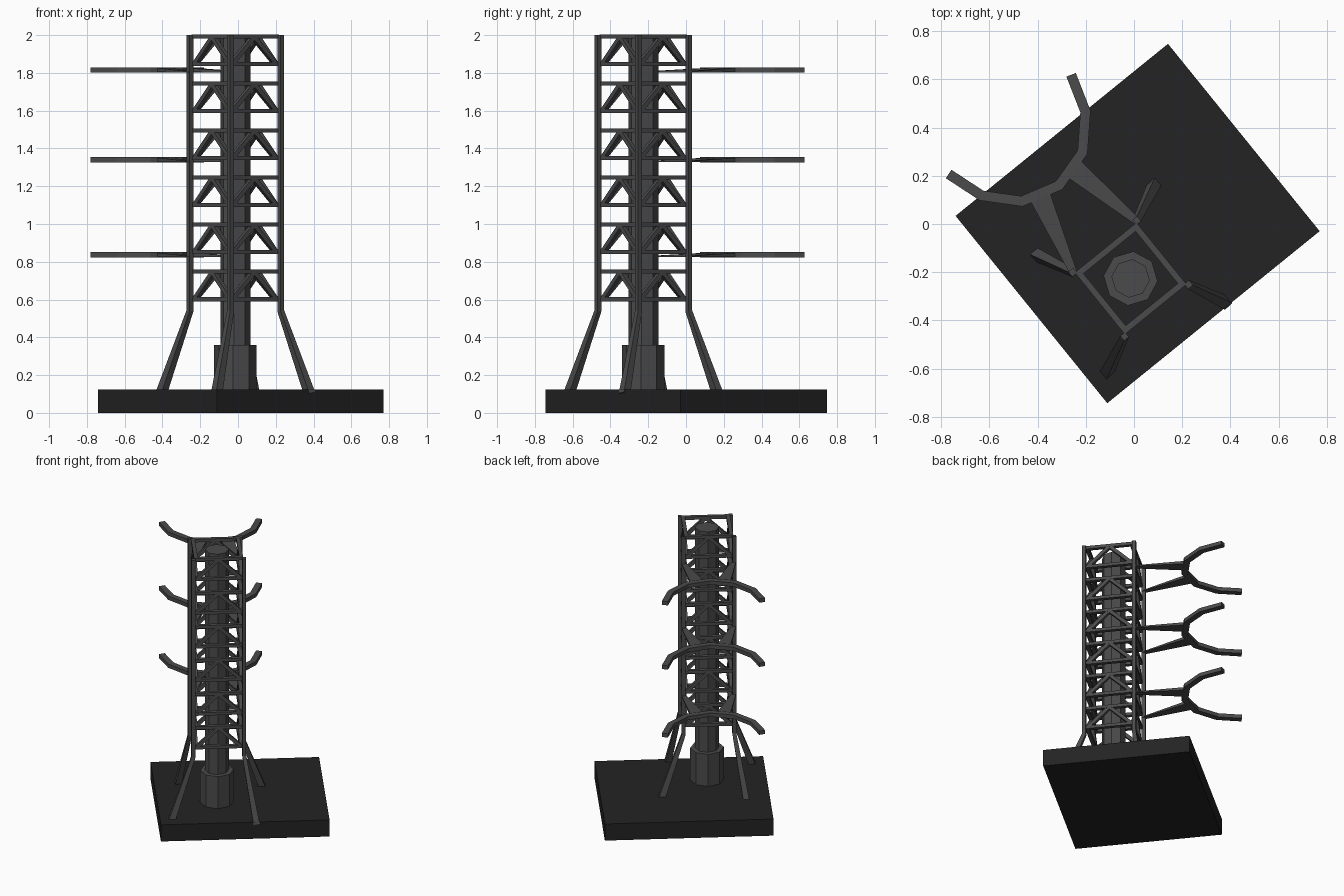
import bpy, bmesh, math
from mathutils import Vector, Matrix

cube = bpy.data.objects.get("Cube")
if cube:
    bpy.data.objects.remove(cube, do_unlink=True)

TURN = Matrix.Rotation(math.radians(39), 4, 'Z')
TOWER = Matrix.Translation((-0.014, -0.226, 0)) @ TURN
Z = Vector((0, 0, 1))


def material(name, value):
    mat = bpy.data.materials.new(name)
    mat.use_nodes = True
    color = (value, value, value, 1)
    mat.diffuse_color = color
    mat.node_tree.nodes["Principled BSDF"].inputs["Base Color"].default_value = color
    return mat


steel = material("dark grey steel", 0.07)
slab = material("near black slab", 0.017)


def finish(bm, name, mat, matrix):
    bmesh.ops.recalc_face_normals(bm, faces=bm.faces)
    mesh = bpy.data.meshes.new(name)
    bm.to_mesh(mesh)
    bm.free()
    mesh.materials.append(mat)
    obj = bpy.data.objects.new(name, mesh)
    obj.matrix_world = matrix
    bpy.context.collection.objects.link(obj)


def sweep(bm, path, sizes, ref=Z):
    """Mitred rectangular bar along a path; sizes are (width, height) per point."""
    path = [Vector(p) for p in path]
    dirs = [(b - a).normalized() for a, b in zip(path, path[1:])]
    rings = []
    for i, p in enumerate(path):
        before, after = dirs[max(i - 1, 0)], dirs[min(i, len(dirs) - 1)]
        tangent = (before + after).normalized()
        side = tangent.cross(ref).normalized()
        up = side.cross(tangent)
        w, h = sizes[i] if isinstance(sizes, list) else sizes
        w /= max(tangent.dot(after), 0.5)
        rings.append([bm.verts.new(p + side * w / 2 * s + up * h / 2 * t)
                      for s, t in ((-1, -1), (1, -1), (1, 1), (-1, 1))])
    for a, b in zip(rings, rings[1:]):
        for k in range(4):
            n = (k + 1) % 4
            bm.faces.new((a[k], a[n], b[n], b[k]))
    bm.faces.new(rings[0])
    bm.faces.new(rings[-1])


def quarter(k):
    return Matrix.Rotation(k * math.pi / 2, 3, 'Z')


# Base slab
bm = bmesh.new()
bmesh.ops.create_cube(bm, size=1)
bmesh.ops.scale(bm, vec=(1.134, 1.0, 0.123), verts=bm.verts)
finish(bm, "base_slab", slab, Matrix.Translation((0.015, 0.002, 0.0615)) @ TURN)

# Octagonal central column and its thicker foot
for name, radius, low, high in (("column_foot", 0.113, 0.12, 0.36),
                                ("column", 0.08, 0.36, 1.99)):
    bm = bmesh.new()
    bmesh.ops.create_cone(bm, cap_ends=True, segments=8, radius1=radius,
                          radius2=radius, depth=high - low)
    bmesh.ops.translate(bm, vec=(0, 0, (low + high) / 2), verts=bm.verts)
    finish(bm, name, steel, TOWER)

# Four corner legs, splayed and twisted outward below the lattice
bm = bmesh.new()
for k in range(4):
    turn = quarter(k)
    path = [turn @ Vector(p) for p in
            ((0.325, 0.243, 0.1), (0.171, 0.171, 0.54), (0.171, 0.171, 2.0))]
    sweep(bm, path, [(0.045, 0.042), (0.026, 0.026), (0.026, 0.026)],
          turn @ Vector((0, 1, 0)))
finish(bm, "corner_legs", steel, TOWER)

# Six lattice tiers: two rails and an inverted V brace on every face
rails, braces = bmesh.new(), bmesh.new()
for tier in range(6):
    z = 0.602 + tier * 0.249
    for k in range(4):
        turn = quarter(k)
        for h in (z, z + 0.146):
            sweep(rails, [turn @ Vector((s * 0.164, 0.152, h)) for s in (-1, 1)],
                  (0.026, 0.022))
        for s in (-1, 1):
            sweep(braces, [turn @ Vector((s * 0.15, 0.152, z)),
                           turn @ Vector((0, 0.152, z + 0.142))], (0.024, 0.024))
finish(rails, "lattice_rails", steel, TOWER)
finish(braces, "lattice_braces", steel, TOWER)

# Three curved cradle arms, each carried by two tapered struts
MID = 0.013
half = ((0.327, 0.812), (0.277, 0.656), (0.162, 0.533))
for level, z in (("lower", 0.837), ("middle", 1.34), ("upper", 1.815)):
    bm = bmesh.new()
    arc = ([(MID - u, v, z) for u, v in half] + [(MID, 0.487, z)]
           + [(MID + u, v, z) for u, v in reversed(half)])
    sweep(bm, arc, (0.042, 0.028))
    finish(bm, level + "_cradle", steel, TOWER)
    bm = bmesh.new()
    for s in (-1, 1):
        sweep(bm, [(s * 0.17, 0.165, z - 0.01), (MID + s * 0.09, 0.505, z)],
              [(0.03, 0.006), (0.09, 0.022)])
    finish(bm, level + "_struts", steel, TOWER)
